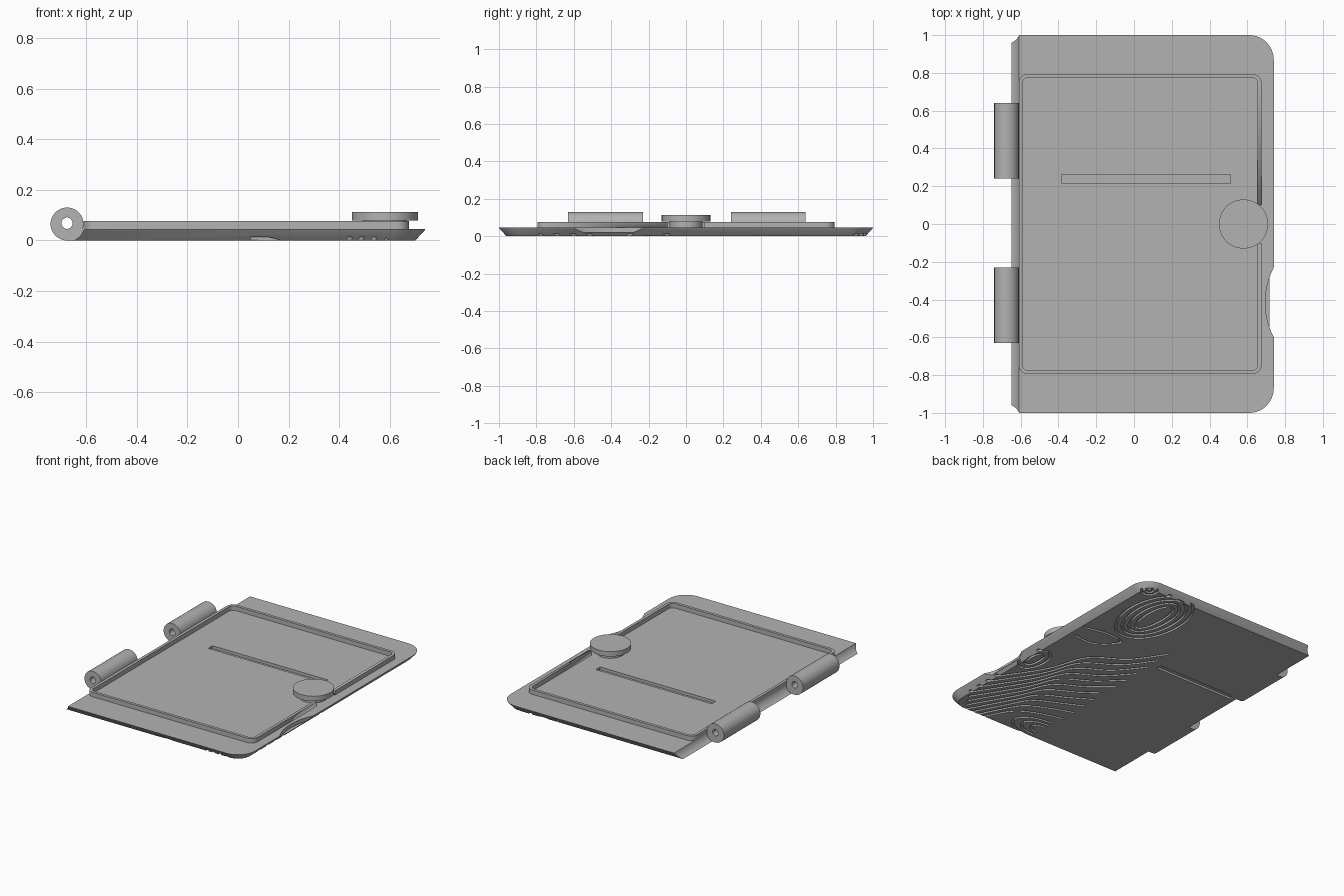
import bpy, bmesh, math
from mathutils import Vector

cube = bpy.data.objects.get("Cube")
if cube:
    bpy.data.objects.remove(cube, do_unlink=True)

grey = bpy.data.materials.new("plain_grey")
grey.use_nodes = True
grey.diffuse_color = (0.45, 0.45, 0.45, 1)
grey.node_tree.nodes["Principled BSDF"].inputs["Base Color"].default_value = grey.diffuse_color


def finish(name, bm, smooth=True):
    bmesh.ops.recalc_face_normals(bm, faces=bm.faces)
    mesh = bpy.data.meshes.new(name)
    bm.to_mesh(mesh)
    bm.free()
    mesh.materials.append(grey)
    obj = bpy.data.objects.new(name, mesh)
    bpy.context.collection.objects.link(obj)
    if smooth:
        select(obj)
        bpy.ops.object.shade_smooth_by_angle(angle=math.radians(30))
    return obj


def select(obj):
    bpy.ops.object.select_all(action='DESELECT')
    obj.select_set(True)
    bpy.context.view_layer.objects.active = obj


def bridge(bm, a, b, closed=True):
    n = len(a)
    for i in range(n if closed else n - 1):
        j = (i + 1) % n
        bm.faces.new((a[i], a[j], b[j], b[i]))


def loft(name, rings, smooth=True):
    """Solid through a stack of matching outlines."""
    bm = bmesh.new()
    loops = [[bm.verts.new(p) for p in ring] for ring in rings]
    for a, b in zip(loops, loops[1:]):
        bridge(bm, a, b)
    bm.faces.new(loops[0])
    bm.faces.new(loops[-1])
    return finish(name, bm, smooth)


def tube(name, outer, inner, lo, hi, place):
    """Hollow prism between two outlines."""
    bm = bmesh.new()
    loops = [[bm.verts.new(place(p, h)) for p in pts]
             for pts, h in ((outer, lo), (outer, hi), (inner, hi), (inner, lo))]
    for k in range(4):
        bridge(bm, loops[k], loops[(k + 1) % 4])
    return finish(name, bm)


def circle(cx, cy, rx, ry=None, n=48):
    ry = ry or rx
    return [(cx + rx * math.cos(t), cy + ry * math.sin(t))
            for t in (math.tau * i / n for i in range(n))]


def rounded(x0, x1, y, r_left, r_right, n=10):
    pts = []
    for k, (sx, sy) in enumerate(((1, 1), (-1, 1), (-1, -1), (1, -1))):
        r = r_right if sx > 0 else r_left
        cx, cy = (x1 - r if sx > 0 else x0 + r), sy * (y - r)
        for i in range(n + 1):
            t = math.pi / 2 * (k + i / n)
            pts.append((cx + r * math.cos(t), cy + r * math.sin(t)))
    return pts


def upright(p, h):
    return (p[0], p[1], h)


def along_y(p, h):
    return (p[0], h, p[1])


def prism(name, pts, lo, hi, place=upright):
    return loft(name, [[place(p, h) for p in pts] for h in (lo, hi)])


def box(name, x0, x1, y0, y1, z0, z1):
    return prism(name, [(x0, y0), (x1, y0), (x1, y1), (x0, y1)], z0, z1)


def cut(target, cutter):
    cutter.hide_render = True
    mod = target.modifiers.new("cut", 'BOOLEAN')
    mod.operation, mod.object, mod.solver = 'DIFFERENCE', cutter, 'EXACT'
    mod.use_self = True
    select(target)
    bpy.ops.object.modifier_apply(modifier=mod.name)
    bpy.data.objects.remove(cutter, do_unlink=True)


def spline(pts, steps=8):
    """Smooth curve through a few points."""
    v = [Vector(p) for p in pts]
    v = [2 * v[0] - v[1]] + v + [2 * v[-1] - v[-2]]
    out = []
    for a, b, c, d in zip(v, v[1:], v[2:], v[3:]):
        for i in range(steps):
            t = i / steps
            out.append(b + (c - a) * t / 2 + (a * 2 - b * 5 + c * 4 - d) * t * t / 2
                       + (b * 3 - a - c * 3 + d) * t ** 3 / 2)
    return out + [v[-2]]


def groove(bm, pts, closed=False, half=0.008, depth=0.014):
    """Square-section channel cutter along a path."""
    pts = [Vector(p) for p in pts]
    n, rows = len(pts), []
    for i, p in enumerate(pts):
        a = pts[(i - 1) % n] if closed else pts[max(i - 1, 0)]
        b = pts[(i + 1) % n] if closed else pts[min(i + 1, n - 1)]
        t = (b - a).normalized()
        side = Vector((-t.y, t.x)) * half
        rows.append([bm.verts.new((*(p + side * s), z))
                     for s, z in ((1, -0.02), (-1, -0.02), (-1, depth), (1, depth))])
    for a, b in zip(rows, rows[1:] + rows[:1] if closed else rows[1:]):
        bridge(bm, a, b)
    if not closed:
        bm.faces.new(rows[0])
        bm.faces.new(rows[-1])


HX, HZ = -0.675, 0.065   # hinge axis

# Cover plate, bevelled towards the underside
plate = loft("cover_plate", [
    [(x, y, z) for x, y in rounded(HX, 0.74 - d, 1 - d, 0.001, 0.13 - d)]
    for z, d in ((0, 0.04), (0.04, 0.003), (0.046, 0))], smooth=False)

# Concave hinge edge, thumb scoop, top and bottom slots
cut(plate, prism("hinge_cutter", circle(HX, HZ, 0.07), -1.1, 1.1, along_y))
cut(plate, prism("scoop_cutter", circle(1.095, -0.415, 0.4, n=96), 0.02, 0.1))
cut(plate, box("slot_cutter", -0.38, 0.51, 0.215, 0.262, 0.026, 0.1))
cut(plate, box("under_slot_cutter", -0.62, -0.01, 0.215, 0.255, -0.1, 0.014))

# Contour-line relief on the underside
bm = bmesh.new()
upper = [(0.8, -0.65), (0.53, -0.25), (0.42, 0.03), (0.2, 0.19), (0.05, 0.4)]
lower = [(0.5, -1.1), (0.4, -0.88), (0.32, -0.77), (0.18, -0.7), (0.03, -0.66)]
LINES = 11
for k in range(LINES):
    f = k / (LINES - 1)
    groove(bm, spline([Vector(a).lerp(Vector(b), f) for a, b in zip(upper, lower)]))
for k in range(4):
    groove(bm, circle(0.42, 0.7, 0.06 + 0.045 * k, 0.17 + 0.045 * k), True)
for k in range(2):
    groove(bm, circle(0.66, 0.94, 0.02 + 0.03 * k, n=20), True)
    groove(bm, circle(0.66, -0.2, 0.035 + 0.04 * k, 0.08 + 0.05 * k), True)
groove(bm, spline([(0.66, 0.2), (0.5, 0.2), (0.38, 0.32), (0.52, 0.35), (0.68, 0.32)]))
for k in range(3):
    r = 0.04 + 0.035 * k
    groove(bm, [(0.05 + 2 * r * math.cos(t), -0.86 + r * math.sin(t))
                for t in (math.pi * (i / 20 - 0.5) for i in range(21))])
cut(plate, finish("relief_cutter", bm, smooth=False))
select(plate)
bpy.ops.object.shade_smooth_by_angle(angle=math.radians(20))

# Raised seal rim with a gap at the knob
rim = tube("seal_rim", rounded(-0.61, 0.675, 0.795, 0.05, 0.05),
           rounded(-0.59, 0.655, 0.775, 0.03, 0.03), 0.044, 0.077, upright)
cut(rim, box("rim_gap_cutter", 0.6, 0.7, -0.1, 0.1, 0, 0.2))

# Turning latch knob
prism("latch_stem", circle(0.58, 0, 0.088), 0.04, 0.08)
prism("latch_knob", circle(0.58, 0, 0.13, n=64), 0.078, 0.112)

# Hinge barrels with teardrop bores, and their webs
barrel = circle(HX, HZ, HZ)
bore = circle(HX, HZ + 0.003, 0.022)
bore[len(bore) // 4] = (HX, HZ + 0.033)
for side, y0 in (("right", -0.63), ("left", 0.24)):
    tube(side + "_hinge_barrel", barrel, bore, y0, y0 + 0.4, along_y)
    box(side + "_hinge_web", HX, -0.6, y0, y0 + 0.4, 0, 0.04)
